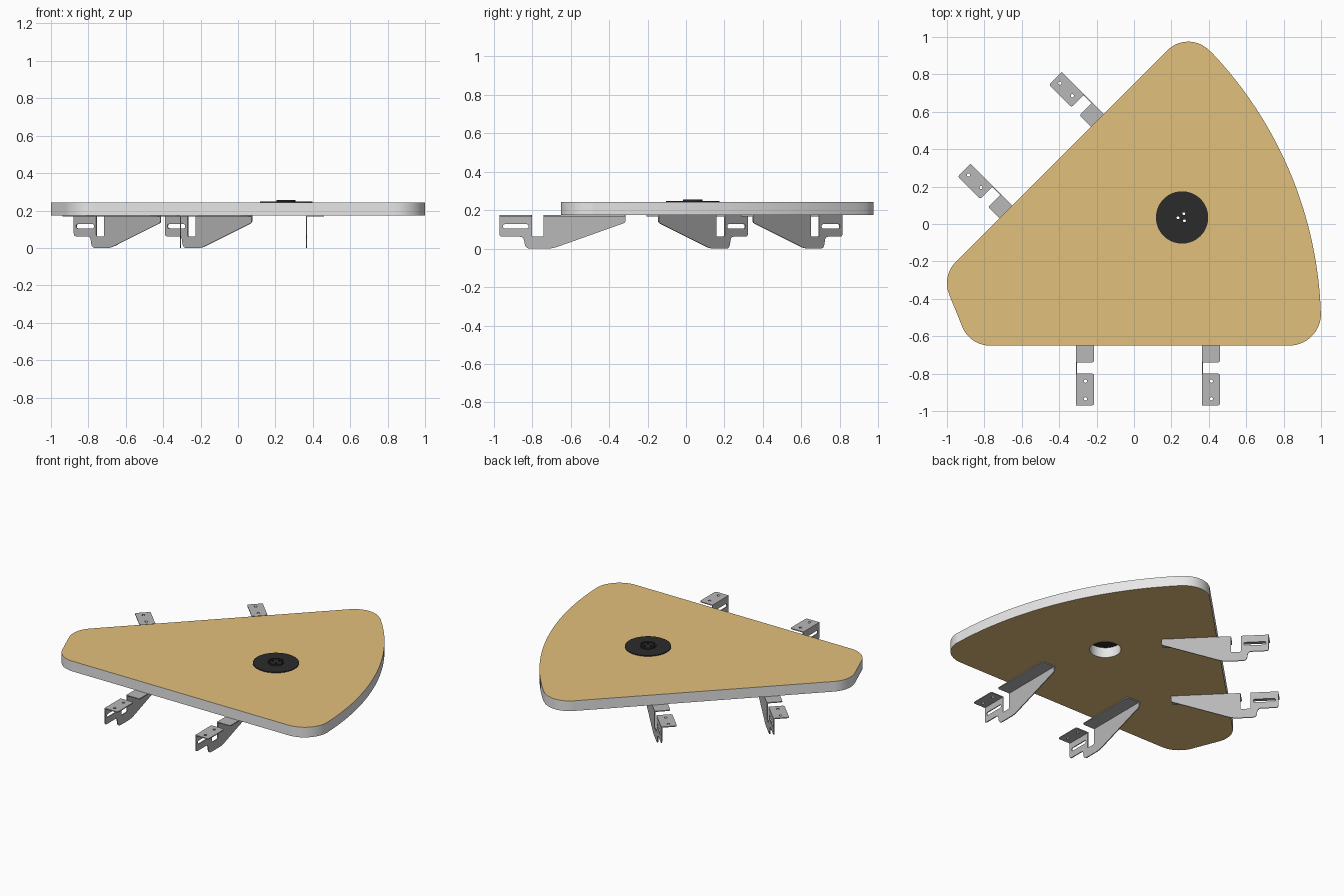
import bpy, bmesh, math
from mathutils import Vector, Matrix

if "Cube" in bpy.data.objects:
    bpy.data.objects.remove(bpy.data.objects["Cube"])


def material(name, rgb):
    m = bpy.data.materials.new(name)
    m.diffuse_color = (*rgb, 1)
    m.use_nodes = True
    m.node_tree.nodes["Principled BSDF"].inputs["Base Color"].default_value = m.diffuse_color
    return m


WOOD = material("tan_laminate", (0.767, 0.527, 0.205))
EDGE = material("light_grey_edging", (0.84, 0.84, 0.84))
STEEL = material("grey_steel", (0.48, 0.48, 0.48))
BLACK = material("black_plastic", (0.024, 0.024, 0.024))


def arc(cx, cy, r, a0, a1, n=14):
    pts = []
    for i in range(n + 1):
        a = math.radians(a0 + (a1 - a0) * i / n)
        pts.append((cx + r * math.cos(a), cy + r * math.sin(a)))
    return pts


def circle(cx, cy, r, n=24):
    return arc(cx, cy, r, 0, 360, n)[:-1]


def rounded(corners, n=4):
    """Polygon from (x, y, radius) corners, each softened by a small curve."""
    pts = []
    for i, (x, y, r) in enumerate(corners):
        p = Vector((x, y))
        if r == 0:
            pts.append(p)
            continue
        a = Vector(corners[i - 1][:2])
        b = Vector(corners[(i + 1) % len(corners)][:2])
        a = p + (a - p).normalized() * r
        b = p + (b - p).normalized() * r
        for k in range(n + 1):
            t = k / n
            pts.append(a * (1 - t) ** 2 + p * 2 * t * (1 - t) + b * t * t)
    return pts


def slab(name, loops, thick, mats, matrix):
    """Extrude outline (first loop) with holes (other loops) from z=0 to thick."""
    cu = bpy.data.curves.new(name, 'CURVE')
    cu.dimensions = '2D'
    cu.fill_mode = 'BOTH'
    cu.extrude = thick / 2
    for loop in loops:
        s = cu.splines.new('POLY')
        s.points.add(len(loop) - 1)
        for p, q in zip(s.points, loop):
            p.co = (q[0], q[1], 0, 1)
        s.use_cyclic_u = True
    tmp = bpy.data.objects.new(name + "_curve", cu)
    bpy.context.collection.objects.link(tmp)
    dg = bpy.context.evaluated_depsgraph_get()
    me = bpy.data.meshes.new_from_object(tmp.evaluated_get(dg))
    bpy.data.objects.remove(tmp)
    me.materials.clear()
    for m in mats:
        me.materials.append(m)
    bm = bmesh.new()
    bm.from_mesh(me)
    bmesh.ops.remove_doubles(bm, verts=bm.verts, dist=1e-5)
    bmesh.ops.recalc_face_normals(bm, faces=bm.faces)
    bm.normal_update()
    for f in bm.faces:
        # side walls take the second material when there is one
        f.material_index = 1 if len(mats) > 1 and abs(f.normal.z) < 0.5 else 0
    bmesh.ops.translate(bm, verts=bm.verts, vec=(0, 0, thick / 2))
    bm.transform(matrix)
    bm.to_mesh(me)
    bm.free()
    ob = bpy.data.objects.new(name, me)
    bpy.context.collection.objects.link(ob)
    bpy.ops.object.select_all(action='DESELECT')
    ob.select_set(True)
    bpy.context.view_layer.objects.active = ob
    bpy.ops.object.shade_smooth_by_angle(angle=math.radians(30))
    return ob


def at_z(z):
    return Matrix.Translation((0, 0, z))


# worktop: rounded corners joined by straight sides and one large bowed side
GX, GY = 0.257, 0.035
outline = (arc(-1.12, -0.545, 2.12, 2, 43.6, 32)
           + arc(0.29, 0.818, 0.157, 46, 135)
           + arc(-0.84, -0.316, 0.16, 135, 202.5)
           + arc(-0.77, -0.49, 0.16, 202.5, 270)
           + arc(0.83, -0.48, 0.17, 270, 361))
slab("worktop", [outline, circle(GX, GY, 0.095, 40)], 0.068, [WOOD, EDGE], at_z(0.174))

# cable grommet: wide flange, raised ring, centre hub with three small holes
pins = [circle(GX + 0.022 * math.cos(a), GY + 0.022 * math.sin(a), 0.008, 10)
        for a in (math.radians(d) for d in (65, 185, 305))]
slab("grommet_flange", [circle(GX, GY, 0.14, 56)] + pins, 0.006, [BLACK], at_z(0.2415))
slab("grommet_ring", [circle(GX, GY, 0.05, 40), circle(GX, GY, 0.041, 40)],
     0.008, [BLACK], at_z(0.2475))
slab("grommet_hub", [circle(GX, GY, 0.036, 32)] + pins, 0.006, [BLACK], at_z(0.2475))

# bracket shapes, measured inward from the outer tip
H, T, W = 0.174, 0.006, 0.097
plate = rounded([(0, H, 0), (0, 0.062, 0.015), (0.125, 0.062, 0.02), (0.135, 0, 0.025),
                 (0.275, 0, 0.03), (0.655, 0.135, 0.012), (0.655, H, 0), (0.23, H, 0),
                 (0.23, 0.062, 0.008), (0.17, 0.062, 0.008), (0.17, H, 0)])
slot = rounded([(0.018, 0.105, 0.01), (0.152, 0.105, 0.01),
                (0.152, 0.127, 0.01), (0.018, 0.127, 0.01)])
outer = rounded([(0, 0, 0), (0.17, 0, 0), (0.17, W, 0.014), (0, W, 0.014)])
inner = rounded([(0.23, 0, 0), (0.655, 0, 0), (0.655, W, 0.014), (0.23, W, 0.014)])
screws = [circle(u, 0.05, 0.009, 12) for u in (0.035, 0.13)]


def bracket(name, x, y, inward):
    u = Vector((math.cos(inward), math.sin(inward), 0))
    z = Vector((0, 0, 1))
    s = u.cross(z)
    up = Matrix.Translation((x, y, 0)) @ Matrix((u, z, s)).transposed().to_4x4()
    flat = Matrix.Translation((x, y, H)) @ Matrix((u, s, -z)).transposed().to_4x4()
    slab(name + "_plate", [plate, slot], T, [STEEL], up)
    slab(name + "_outer_flange", [outer] + screws, T, [STEEL], flat)
    slab(name + "_inner_flange", [inner], T, [STEEL], flat)


# two brackets under the front edge, two under the slanted back edge
bracket("front_bracket_left", -0.31, -0.97, math.radians(90))
bracket("front_bracket_right", 0.363, -0.97, math.radians(90))
bracket("back_bracket_upper", -0.386, 0.813, math.radians(-45))
bracket("back_bracket_lower", -0.874, 0.322, math.radians(-45))
